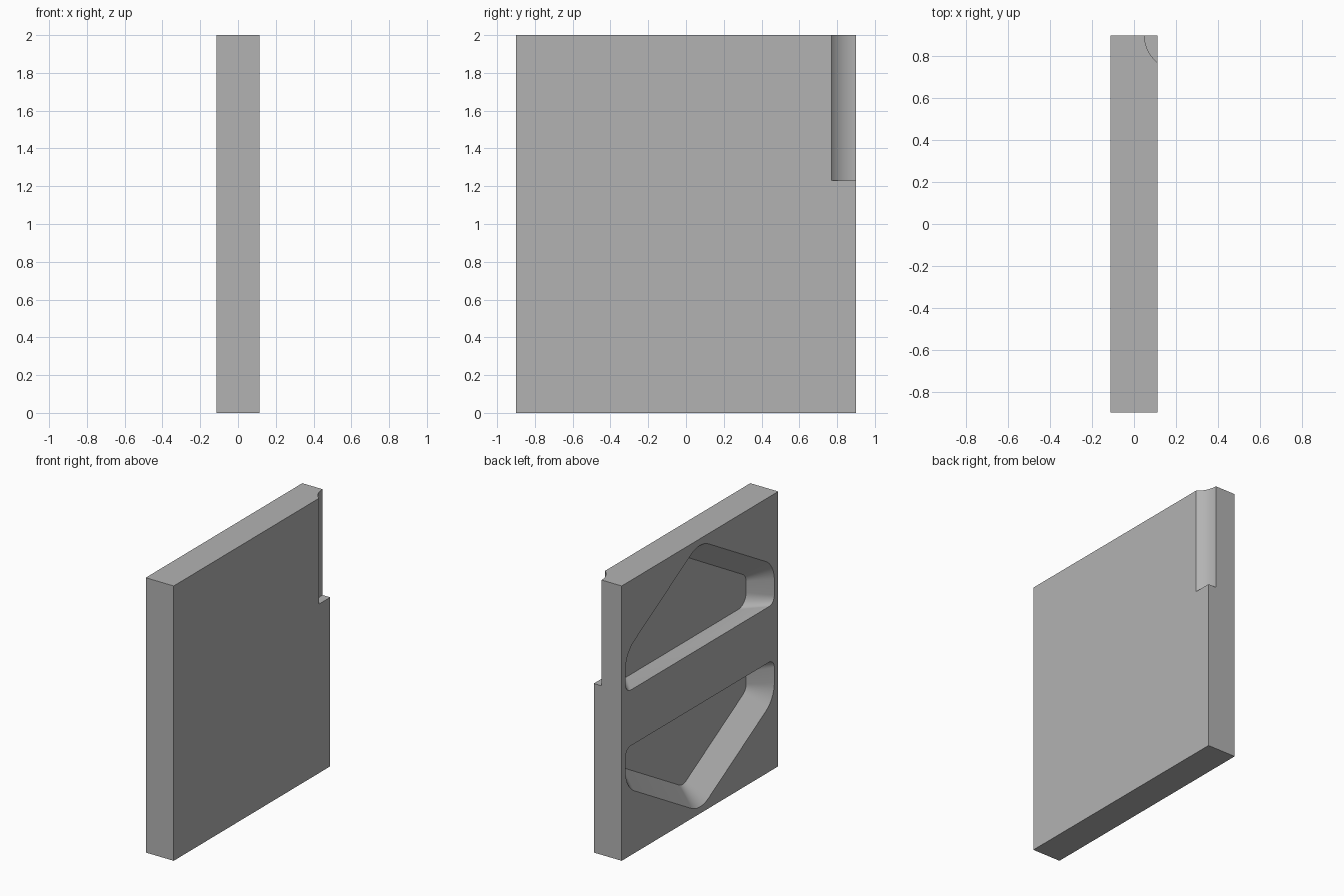
import bpy, bmesh, math
from mathutils import Vector

old = bpy.data.objects.get("Cube")
if old:
    bpy.data.objects.remove(old, do_unlink=True)

HALF_X, HALF_Y, HEIGHT = 0.1125, 0.9, 2.0
DEPTH, INSET = 0.14, 0.125

grey = bpy.data.materials.new("plain grey")
grey.use_nodes = True
grey.diffuse_color = (0.45, 0.45, 0.45, 1)
grey.node_tree.nodes["Principled BSDF"].inputs["Base Color"].default_value = (0.45, 0.45, 0.45, 1)


def make_object(name, bm):
    bmesh.ops.recalc_face_normals(bm, faces=bm.faces)
    mesh = bpy.data.meshes.new(name)
    bm.to_mesh(mesh)
    bm.free()
    mesh.materials.append(grey)
    obj = bpy.data.objects.new(name, mesh)
    bpy.context.collection.objects.link(obj)
    return obj


def rounded(points, radii, steps=10):
    """Round every corner of a convex outline with a tangent arc."""
    out = []
    for i, (p, r) in enumerate(zip(points, radii)):
        a = (points[i - 1] - p).normalized()
        b = (points[(i + 1) % len(points)] - p).normalized()
        half = a.angle(b) / 2
        centre = p + (a + b).normalized() * r / math.sin(half)
        start = p + a * r / math.tan(half) - centre
        end = p + b * r / math.tan(half) - centre
        sweep = start.angle(end)
        for k in range(steps + 1):
            t = k / steps
            arc = (start * math.sin((1 - t) * sweep) + end * math.sin(t * sweep)) / math.sin(sweep)
            out.append(centre + arc)
    return out


def pocket_loop(inset, peak_radius, base_radius):
    """House-shaped outline in (y, z): flat base, upright sides, 30 degree roof."""
    slope = math.tan(math.radians(30))
    side = 0.855 - inset
    peak = 1.982 - inset / math.cos(math.radians(30))
    eave = peak - slope * side
    pts = [Vector(p) for p in ((-side, 1.203), (side, 1.203), (side, eave), (0, peak), (-side, eave))]
    return rounded(pts, [base_radius] * 2 + [peak_radius] * 3)


def pocket_cutter(name, mirror):
    # Rings: outside the face, at the face, and at the pocket floor
    rim = pocket_loop(0, 0.2, 0.06)
    floor = pocket_loop(INSET, 0.075, 0.09)
    bm = bmesh.new()
    rings = []
    for x, loop in ((-HALF_X - 0.05, rim), (-HALF_X, rim), (-HALF_X + DEPTH, floor)):
        rings.append([bm.verts.new((x, p.x, HEIGHT - p.y if mirror else p.y)) for p in loop])
    n = len(rim)
    for low, high in zip(rings, rings[1:]):
        for i in range(n):
            j = (i + 1) % n
            bm.faces.new((low[i], low[j], high[j], high[i]))
    bm.faces.new(rings[0])
    bm.faces.new(rings[-1])
    return make_object(name, bm)


def notch_cutter():
    # Upright cylinder that scoops the rear edge
    bm = bmesh.new()
    bmesh.ops.create_cone(bm, cap_ends=True, segments=96, radius1=0.166, radius2=0.166, depth=1.0)
    bmesh.ops.translate(bm, verts=bm.verts, vec=(0.216, HALF_Y, 1.23 + 0.5))
    return make_object("notch_cutter", bm)


# Solid slab
bm = bmesh.new()
bmesh.ops.create_cube(bm, size=1)
bmesh.ops.scale(bm, verts=bm.verts, vec=(2 * HALF_X, 2 * HALF_Y, HEIGHT))
bmesh.ops.translate(bm, verts=bm.verts, vec=(0, 0, HEIGHT / 2))
panel = make_object("panel", bm)

# Carve both pockets and the edge notch
cutters = [pocket_cutter("upper_pocket_cutter", False),
           pocket_cutter("lower_pocket_cutter", True),
           notch_cutter()]
bpy.context.view_layer.objects.active = panel
panel.select_set(True)
for cutter in cutters:
    mod = panel.modifiers.new(cutter.name, "BOOLEAN")
    mod.operation = "DIFFERENCE"
    mod.solver = "EXACT"
    mod.object = cutter
    bpy.ops.object.modifier_apply(modifier=mod.name)
for cutter in cutters:
    bpy.data.objects.remove(cutter, do_unlink=True)

bpy.ops.object.shade_smooth_by_angle(angle=math.radians(25))
